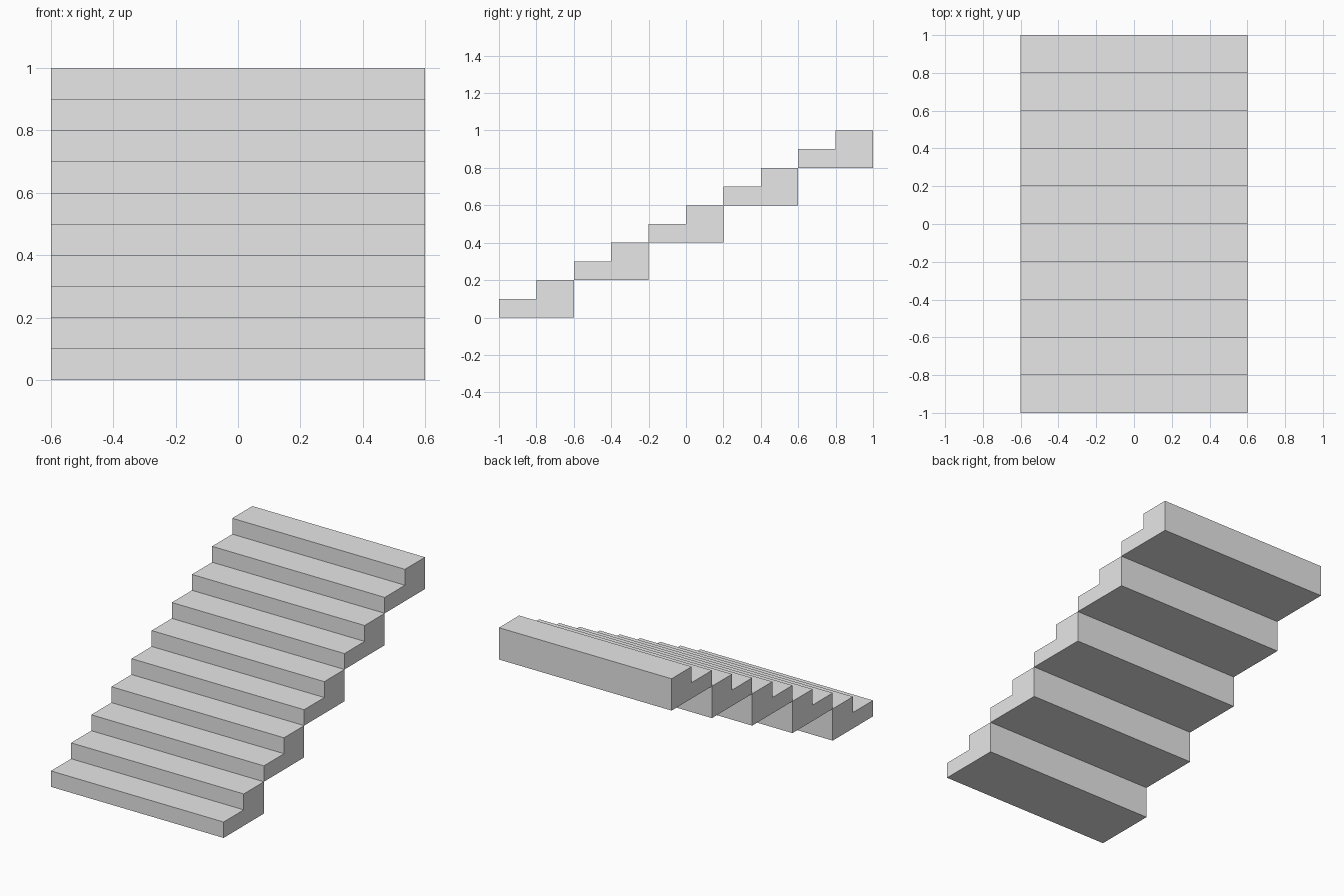
import bpy
import bmesh

cube = bpy.data.objects.get("Cube")
if cube:
    bpy.data.objects.remove(cube, do_unlink=True)

# Single plain grey material
grey = bpy.data.materials.new("light_grey")
grey.use_nodes = True
colour = (0.8, 0.8, 0.8, 1)
grey.diffuse_color = colour
grey.node_tree.nodes["Principled BSDF"].inputs["Base Color"].default_value = colour

WIDTH, TREAD, RISE, BLOCKS = 1.2, 0.2, 0.1, 5

# Side profile (y, z) of a block with two steps
profile = [(0, 0), (2 * TREAD, 0), (2 * TREAD, 2 * RISE),
           (TREAD, 2 * RISE), (TREAD, RISE), (0, RISE)]


def stair_block(name, y, z):
    """Extrude the two-step profile across the stair width."""
    bm = bmesh.new()
    side = bm.faces.new([bm.verts.new((-WIDTH / 2, py, pz)) for py, pz in profile])
    extruded = bmesh.ops.extrude_face_region(bm, geom=[side], use_keep_orig=True)
    verts = [v for v in extruded["geom"] if isinstance(v, bmesh.types.BMVert)]
    bmesh.ops.translate(bm, verts=verts, vec=(WIDTH, 0, 0))
    bmesh.ops.recalc_face_normals(bm, faces=bm.faces)
    mesh = bpy.data.meshes.new(name)
    bm.to_mesh(mesh)
    bm.free()
    mesh.materials.append(grey)
    block = bpy.data.objects.new(name, mesh)
    block.location = (0, y, z)
    bpy.context.collection.objects.link(block)


# Blocks climb from the front to the back, meeting along their edges
for i in range(BLOCKS):
    stair_block(f"stair_block_{i + 1}", -1 + i * 2 * TREAD, i * 2 * RISE)
